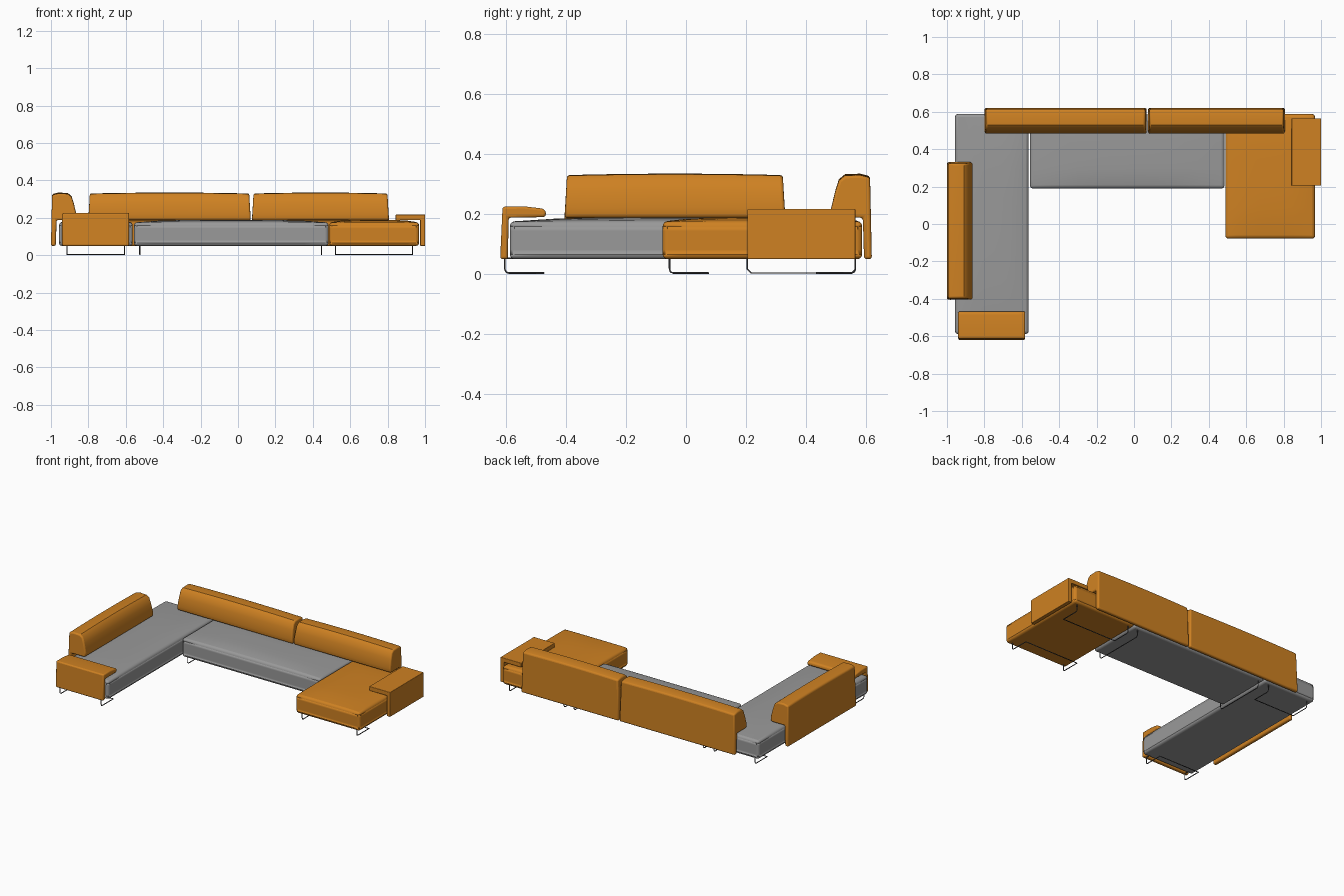
import bpy, bmesh, math
from mathutils import Vector

if "Cube" in bpy.data.objects:
    bpy.data.objects.remove(bpy.data.objects["Cube"], do_unlink=True)


def material(name, color):
    m = bpy.data.materials.new(name)
    m.use_nodes = True
    m.diffuse_color = (*color, 1)
    bsdf = m.node_tree.nodes["Principled BSDF"]
    bsdf.inputs["Base Color"].default_value = (*color, 1)
    bsdf.inputs["Roughness"].default_value = 0.8
    return m


ORANGE = material("orange fabric", (0.62, 0.22, 0.016))
GREY = material("grey fabric", (0.32, 0.32, 0.32))
STEEL = material("dark steel", (0.08, 0.08, 0.085))


def finish(bm, name, mat, bevel, segments=3):
    bmesh.ops.recalc_face_normals(bm, faces=bm.faces)
    mesh = bpy.data.meshes.new(name)
    bm.to_mesh(mesh)
    bm.free()
    mesh.materials.append(mat)
    ob = bpy.data.objects.new(name, mesh)
    bpy.context.collection.objects.link(ob)
    mod = ob.modifiers.new("soft edges", "BEVEL")
    mod.width, mod.segments = bevel, segments
    mod.limit_method, mod.angle_limit = "ANGLE", math.radians(40)
    bpy.ops.object.select_all(action="DESELECT")
    ob.select_set(True)
    bpy.context.view_layer.objects.active = ob
    bpy.ops.object.shade_smooth_by_angle(angle=math.radians(35))


def seat(name, mat, x0, x1, y0, y1, z0=0.05, z1=0.175, crown=0.014):
    """Box cushion with a gently domed top."""
    bm = bmesh.new()
    bmesh.ops.create_cube(bm, size=2)
    bmesh.ops.subdivide_edges(bm, edges=bm.edges[:], cuts=7, use_grid_fill=True)
    for v in bm.verts:
        u, w, h = v.co
        dome = crown * (1 - u ** 4) * (1 - w ** 4) if h > 0 else 0
        t = (h + 1) / 2
        v.co = ((x0 + x1) / 2 + u * (x1 - x0) / 2,
                (y0 + y1) / 2 + w * (y1 - y0) / 2,
                z0 + t * (z1 - z0) + t * dome)
    finish(bm, name, mat, 0.016)


def hung_pad(name, profile, origin, inward, along, length, bevel,
             taper=0.0, crown=0.0, steps=10):
    """Sweep a (depth, height) profile along a straight run."""
    bm = bmesh.new()
    inward, along, origin = Vector(inward), Vector(along), Vector(origin)
    rings = []
    for i in range(steps + 1):
        s = 2 * i / steps - 1
        ring = []
        for d, z in profile:
            lift = max(0, (z - 0.19) / 0.14)
            run = s * (length / 2 - taper * lift)
            height = z + crown * lift * (1 - s * s)
            ring.append(bm.verts.new(origin + inward * d + along * run
                                     + Vector((0, 0, height))))
        rings.append(ring)
    n = len(profile)
    for a, b in zip(rings, rings[1:]):
        for k in range(n):
            bm.faces.new((a[k], a[(k + 1) % n], b[(k + 1) % n], b[k]))
    bm.faces.new(rings[0])
    bm.faces.new(rings[-1])
    finish(bm, name, ORANGE, bevel)


def wire(name, points, radius=0.003):
    """Bent steel rod."""
    curve = bpy.data.curves.new(name, "CURVE")
    curve.dimensions = "3D"
    curve.bevel_depth, curve.bevel_resolution = radius, 1
    curve.use_fill_caps = True
    spline = curve.splines.new("POLY")
    spline.points.add(len(points) - 1)
    for p, co in zip(spline.points, points):
        p.co = (*co, 1)
    curve.materials.append(STEEL)
    ob = bpy.data.objects.new(name, curve)
    bpy.context.collection.objects.link(ob)


# Seats
seat("chaise_seat", GREY, -0.957, -0.563, -0.588, 0.588)
seat("middle_seat", GREY, -0.556, 0.484, 0.19, 0.586)
seat("corner_seat", ORANGE, 0.488, 0.968, -0.078, 0.588)

# Backrests: thin apron outside the seat, thick cushion above it
back = [(0, 0.05), (0.026, 0.05), (0.03, 0.188), (0.131, 0.188), (0.136, 0.218),
        (0.122, 0.275), (0.11, 0.312), (0.09, 0.328), (0.04, 0.33), (0.006, 0.322)]
X, Y = (1, 0, 0), (0, 1, 0)
hung_pad("backrest_right", back, (-0.366, 0.62, 0), (0, -1, 0), X, 0.868, 0.009, 0.008, 0.005)
hung_pad("backrest_left", back, (0.441, 0.62, 0), (0, -1, 0), X, 0.732, 0.009, 0.008, 0.005)
hung_pad("side_backrest", back, (-1, -0.037, 0), X, Y, 0.736, 0.009, 0.008, 0.005)

# Armrests: pads folded over the seat edge
soft_arm = [(0, 0.05), (0.026, 0.05), (0.028, 0.188), (0.15, 0.19), (0.154, 0.205),
            (0.145, 0.218), (0.08, 0.226), (0.008, 0.225)]
hung_pad("front_armrest", soft_arm, (-0.761, -0.62, 0), Y, X, 0.358, 0.008)
flat_arm = [(0, 0.05), (0.026, 0.05), (0.026, 0.188), (0.157, 0.188),
            (0.157, 0.217), (0, 0.217)]
hung_pad("side_armrest", flat_arm, (1, 0.385, 0), (-1, 0, 0), Y, 0.36, 0.003)

# Sled legs: floor loop with a riser at both outer corners
G, T, R = 0.0035, 0.056, 0.012


def loop_leg(name, x0, x1, y, reach):
    s = math.copysign(1, reach)
    side = [(y, T), (y, G + R), (y + s * R * 0.3, G + R * 0.3), (y + s * R, G), (y + reach, G)]
    wire(name, [(x0, a, b) for a, b in side] + [(x1, a, b) for a, b in reversed(side)])


for part, x0, x1, front in (("chaise", -0.915, -0.606, -0.604), ("corner", 0.521, 0.932, -0.055)):
    loop_leg(part + "_front_leg", x0, x1, front, 0.13)
    loop_leg(part + "_rear_leg", x0, x1, 0.565, -0.13)

# Risers of the chaise front leg join the seat under the armrest
for x in (-0.915, -0.606):
    wire("chaise_leg_bracket", [(x, -0.604, 0.052), (x, -0.56, 0.052)])

# Middle sleds run front to back
for side, x in (("right", -0.525), ("left", 0.446)):
    wire("middle_sled_" + side, [(x, 0.205, T), (x, 0.205, G + R), (x, 0.205 + R, G),
                                 (x, 0.565 - R, G), (x, 0.565, G + R), (x, 0.565, T)])
